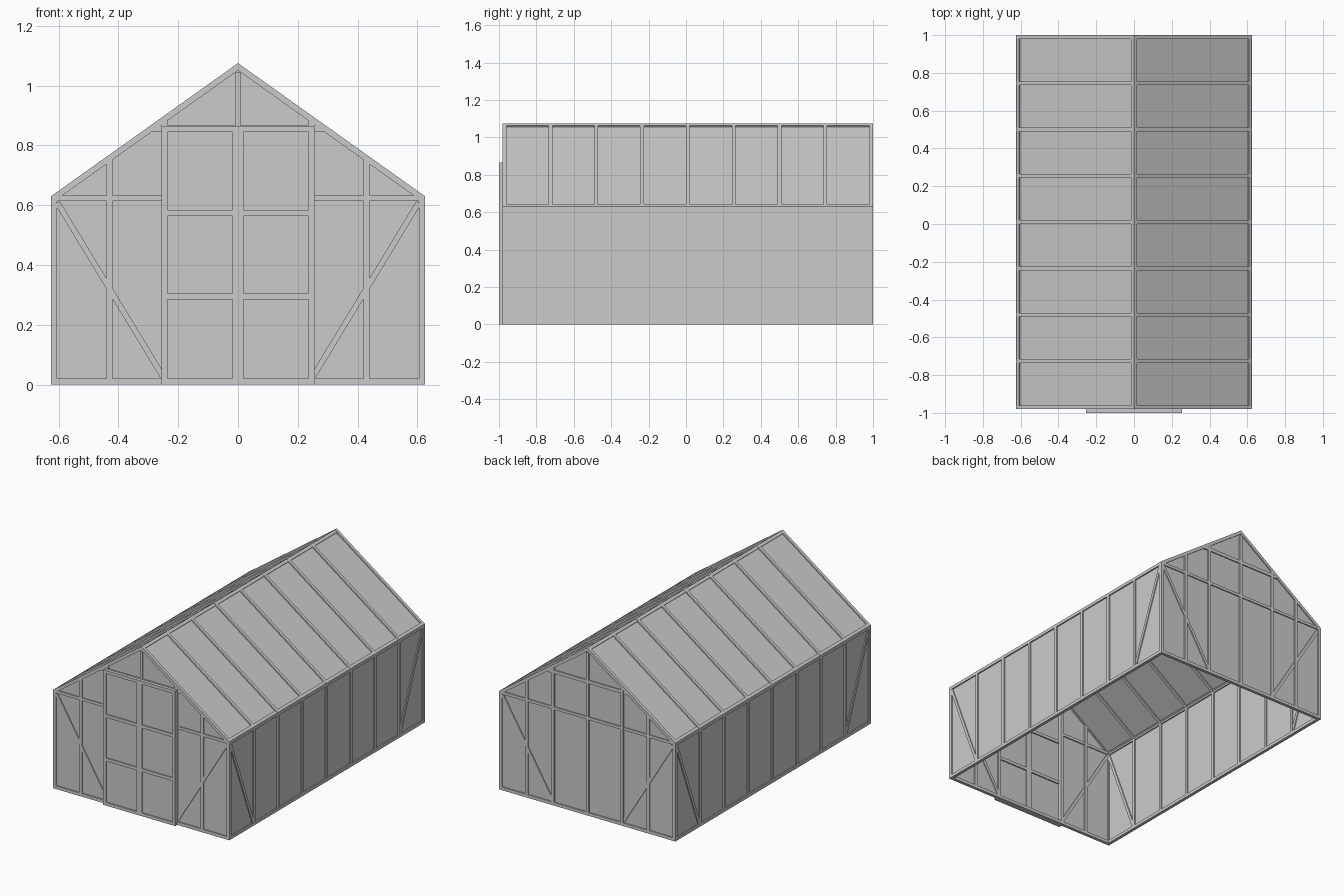
import bpy, bmesh
from mathutils import Vector

if "Cube" in bpy.data.objects:
    bpy.data.objects.remove(bpy.data.objects["Cube"])

T = 0.02                      # bar thickness
W, EAVE, RIDGE = 0.625, 0.63, 1.075
Y0, Y1 = -0.98, 1.0
SLOPE = (RIDGE - EAVE) / W
POSTS = [-0.97 + 0.245 * i for i in range(9)]


def build(name, prisms, place):
    """prisms: (outline in wall plane, outer depth, inner depth)"""
    bm = bmesh.new()
    for pts, d0, d1 in prisms:
        a = [bm.verts.new(place(u, v, d0)) for u, v in pts]
        b = [bm.verts.new(place(u, v, d1)) for u, v in pts]
        bm.faces.new(a)
        bm.faces.new(b[::-1])
        n = len(pts)
        for i in range(n):
            j = (i + 1) % n
            bm.faces.new((a[j], a[i], b[i], b[j]))
    bmesh.ops.recalc_face_normals(bm, faces=bm.faces)
    me = bpy.data.meshes.new(name)
    bm.to_mesh(me)
    bm.free()
    ob = bpy.data.objects.new(name, me)
    bpy.context.collection.objects.link(ob)
    return ob


def rect(u0, u1, v0, v1, d0=0.0, d1=T):
    return ([(u0, v0), (u1, v0), (u1, v1), (u0, v1)], d0, d1)


def brace(p, q, w=0.019):
    p, q = Vector(p), Vector(q)
    d = (q - p).normalized()
    n = Vector((-d.y, d.x)) * w / 2
    return ([tuple(p + n), tuple(q + n), tuple(q - n), tuple(p - n)], 0.002, T - 0.002)


def under(x, drop):
    """height below the roof line at x"""
    return RIDGE - SLOPE * abs(x) - drop


def slanted(u0, u1, v0, drop=0.0245, d0=0.0, d1=T):
    return ([(u0, v0), (u1, v0), (u1, under(u1, drop)), (u0, under(u0, drop))], d0, d1)


G0, G1 = 0.008, 0.012         # glazing depth range

for s, side in ((1, "right"), (-1, "left")):
    # side wall
    wall = lambda u, v, d, s=s: (s * (W - d), u, v)
    bars = [rect(Y0, Y1, 0, T), rect(Y0, Y1, EAVE - T, EAVE)]
    bars += [rect(y - 0.01, y + 0.01, T, EAVE - T) for y in POSTS]
    bars += [brace((-0.963, 0.61), (-0.733, 0.02)), brace((0.983, 0.61), (0.753, 0.02))]
    build(side + "_wall_frame", bars, wall)
    build(side + "_wall_glazing", [rect(Y0 + 0.01, Y1 - 0.01, 0.01, EAVE - 0.01, G0, G1)], wall)

    # roof slope: rafters, eave rail, ridge rail, glazing
    raft = [([(W, EAVE), (0, RIDGE), (0, RIDGE - 0.0245), (W - 0.0116, EAVE - 0.0163)],
             y - 0.01, y + 0.01) for y in POSTS]
    build(side + "_rafters", raft, lambda u, v, d, s=s: (s * u, d, v))
    up = Vector((-W, RIDGE - EAVE)).normalized()
    length = Vector((W, RIDGE - EAVE)).length

    def roof(u, v, d, s=s, up=up):
        return (s * (W + up.x * v - up.y * d), u, EAVE + up.y * v + up.x * d)
    build(side + "_roof_rails", [rect(Y0 + 0.002, Y1 - 0.002, 0, T, 0.001, T - 0.001),
                                 rect(Y0 + 0.002, Y1 - 0.002, length - T, length - 0.001, 0.001, T - 0.006)], roof)
    build(side + "_roof_glazing",
          [rect(Y0 + 0.01, Y1 - 0.01, 0.01, length - 0.012, G0, G1)], roof)

    # sliding door leaf
    leaf = lambda u, v, d, s=s: (s * u, -1.0 + d, v)
    bars = [rect(0, 0.018, 0, 0.865), rect(0.236, 0.255, 0, 0.865)]
    bars += [rect(0.018, 0.236, z, z + T) for z in (0, 0.284, 0.564, 0.845)]
    build(side + "_door_frame", bars, leaf)
    build(side + "_door_glazing", [rect(0.01, 0.245, 0.01, 0.855, G0, G1)], leaf)

# gable ends
for end in ("front", "back"):
    front = end == "front"
    gable = (lambda u, v, d: (u, Y0 + d, v)) if front else (lambda u, v, d: (u, Y1 - d, v))
    bars = [rect(-0.605, 0.605, 0, T)]
    glass = []
    for s in (1, -1):
        bars += [slanted(s * 0.42, s * 0.44, T), slanted(s * 0.235, s * 0.255, T),
                 brace((s * 0.604, 0.608), (s * 0.25, 0.025))]
        rail = rect(s * 0.235, s * 0.605, 0.614, 0.632, 0.001, T - 0.001)
        bars.append(rail)
        glass.append(slanted(s * 0.245, s * 0.615, 0.01, 0.012, G0, G1))
    # header rail, trimmed to the roof line
    head = [(-0.315, 0.845), (0.315, 0.845), (0.262, 0.867), (-0.262, 0.867)]
    bars.append((head, 0.001, T - 0.001))
    low = 0.867 if front else T
    bars.append(([(-0.009, low), (0.009, low), (0.009, under(0.009, 0.0245)),
                  (-0.009, under(0.009, 0.0245))], 0, T))
    if not front:
        bars.append(rect(-0.235, 0.235, 0.614, 0.632, 0.001, T - 0.001))
    base = 0.855 if front else 0.01
    glass.append(([(-0.245, base), (0.245, base), (0.245, under(0.245, 0.012)),
                   (0, under(0, 0.012)), (-0.245, under(0.245, 0.012))], G0, G1))
    build(end + "_gable_frame", bars, gable)
    build(end + "_gable_glazing", glass, gable)
